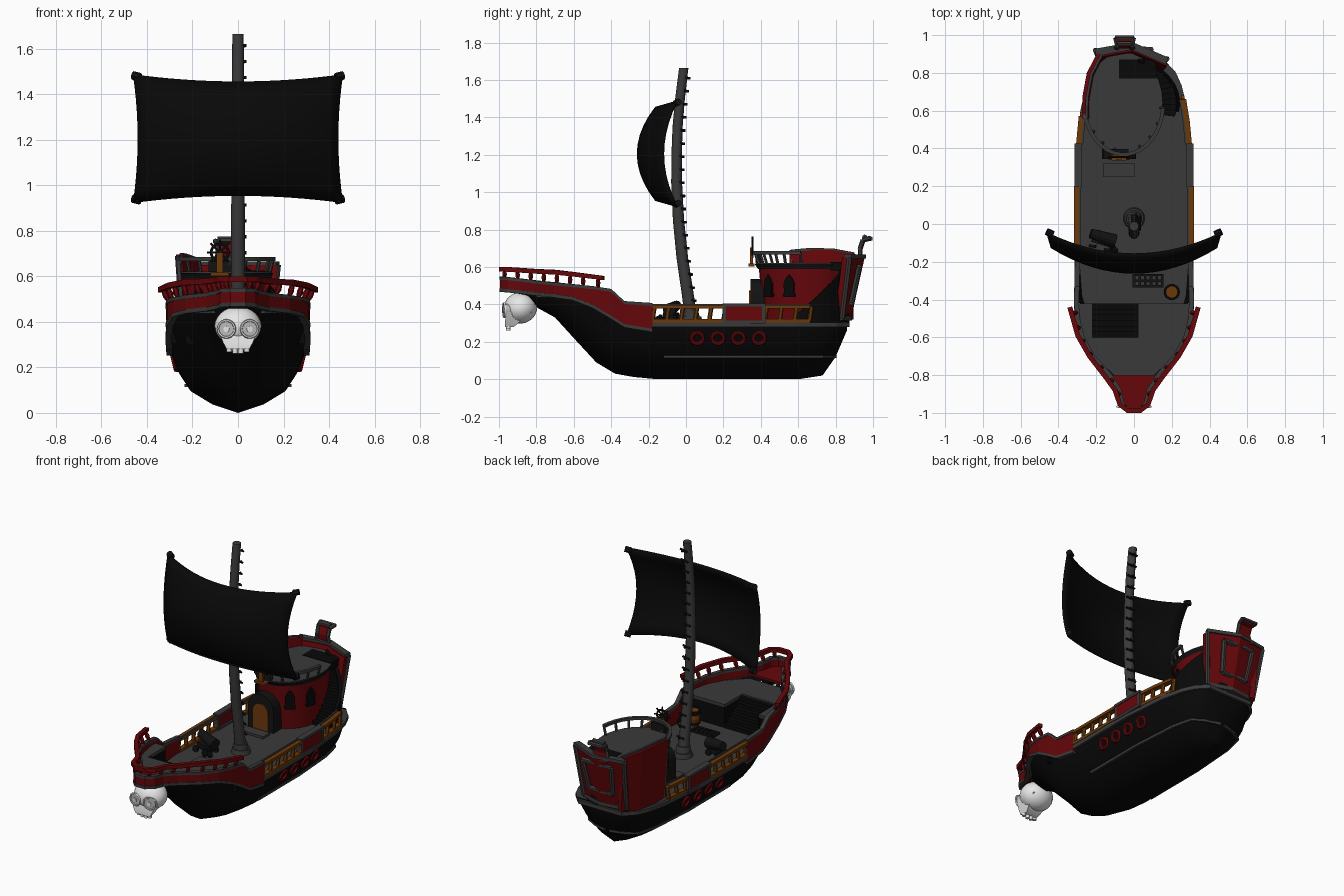
import bpy, bmesh, math
from mathutils import Vector, Matrix

if "Cube" in bpy.data.objects:
    bpy.data.objects.remove(bpy.data.objects["Cube"])

def mat(name, r, g, b):
    m = bpy.data.materials.new(name)
    m.diffuse_color = (r, g, b, 1)
    m.use_nodes = True
    m.node_tree.nodes["Principled BSDF"].inputs["Base Color"].default_value = m.diffuse_color
    return m
BLACK = mat("black_paint", .0025, .0025, .0025)
GREY = mat("dark_grey_wood", .042, .042, .042)
RED = mat("deep_red", .13, .002, .003)
BROWN = mat("brown_wood", .15, .04, .003)
IRON = mat("iron", .006, .006, .006)
BONE = mat("bone_white", .8, .8, .8)
SHADE = mat("bone_grey", .5, .5, .5)

# ---- helpers
def part(name, m, build, smooth=None):
    bm = bmesh.new()
    build(bm)
    bmesh.ops.recalc_face_normals(bm, faces=bm.faces)
    me = bpy.data.meshes.new(name)
    bm.to_mesh(me); bm.free()
    me.materials.append(m)
    o = bpy.data.objects.new(name, me)
    bpy.context.collection.objects.link(o)
    if smooth:
        bpy.ops.object.select_all(action='DESELECT')
        o.select_set(True); bpy.context.view_layer.objects.active = o
        bpy.ops.object.shade_smooth_by_angle(angle=math.radians(smooth))
    return o

def box(bm, c, s, rz=0):
    bmesh.ops.create_cube(bm, size=1, matrix=Matrix.Translation(c) @ Matrix.Rotation(rz, 4, 'Z') @ Matrix.Diagonal((*s, 1)))

def rod(bm, p, q, r1, r2=None, n=8):
    p, q = Vector(p), Vector(q)
    mt = Matrix.Translation((p + q) / 2) @ (q - p).to_track_quat('Z', 'Y').to_matrix().to_4x4()
    bmesh.ops.create_cone(bm, cap_ends=True, segments=n, radius1=r1, radius2=r1 if r2 is None else r2, depth=(q - p).length, matrix=mt)

def loft(bm, rings, closed=True, caps=True):
    vs = [[bm.verts.new(p) for p in r] for r in rings]
    n = len(vs[0])
    for a, b in zip(vs, vs[1:]):
        for i in range(n if closed else n - 1):
            j = (i + 1) % n
            bm.faces.new((a[i], a[j], b[j], b[i]))
    if caps:
        bm.faces.new(vs[0]); bm.faces.new(vs[-1])

def ribbon(bm, pts, w):            # pts: x, y, z_low, z_high
    rings = []
    for i, (x, y, a, b) in enumerate(pts):
        p, q = pts[max(i - 1, 0)], pts[min(i + 1, len(pts) - 1)]
        t = Vector((q[0] - p[0], q[1] - p[1], 0)).normalized() * w / 2
        rings.append([(x - t.y, y + t.x, a), (x + t.y, y - t.x, a), (x + t.y, y - t.x, b), (x - t.y, y + t.x, b)])
    loft(bm, rings)

def prism(bm, xy, z0, z1):
    loft(bm, [[(x, y, z) for x, y in xy] for z in (z0, z1)])

def torus(bm, c, axis, R, r, n=20, k=6):
    rot = Vector(axis).to_track_quat('Z', 'Y').to_matrix()
    rings = []
    for i in range(n + 1):
        a = 2 * math.pi * i / n
        rings.append([Vector(c) + rot @ Vector(((R + r * math.cos(b)) * math.cos(a), (R + r * math.cos(b)) * math.sin(a), r * math.sin(b)))
                      for b in (2 * math.pi * j / k for j in range(k))])
    loft(bm, rings, caps=False)
    bmesh.ops.remove_doubles(bm, verts=bm.verts, dist=1e-5)

def interp(tab, y, key, col):
    for a, b in zip(tab, tab[1:]):
        if y <= b[key]:
            t = max(0, (y - a[key]) / (b[key] - a[key]))
            return a[col] + t * (b[col] - a[col])
    return tab[-1][col]

def sym(pts):
    return [(-p[0], *p[1:]) for p in reversed(pts)] + list(pts)

# ---- hull: stations (y, half width, keel z, top z) and section shape
ST = [(-.85, .06, .43, .47), (-.8, .11, .385, .465), (-.7, .205, .33, .455), (-.6, .262, .22, .44), (-.48, .285, .09, .42),
      (-.38, .293, .03, .36), (-.28, .296, .012, .3), (-.15, .298, 0, .29), (.3, .298, 0, .29), (.6, .27, 0, .29),
      (.73, .24, .02, .295), (.8, .21, .12, .3), (.86, .17, .26, .31)]
SEC = [(0, 0), (.38, .13), (.7, .33), (.87, .6), (.97, .85), (1, 1)]
def hull_x(y, z):
    k, t = interp(ST, y, 0, 2), interp(ST, y, 0, 3)
    return interp(ST, y, 0, 1) * interp(SEC, min(1, max(0, (z - k) / (t - k))), 1, 0)
part("hull", BLACK, lambda bm: loft(bm, [[(x * w, y, k + h * (t - k)) for x, h in sym(SEC[1:])[:5] + SEC] for y, w, k, t in ST], closed=False), 40)

YS = [-.18, 0, .3, .45, .6, .73, .8, .865]
def hull_trim(bm):
    ribbon(bm, sym([(hull_x(y, .29) + .004, y, .278, .303) for y in YS][::-1])[::-1], .02)
    for s in (-1, 1):
        ribbon(bm, [(s * (hull_x(y, .12) + .003), y, .113, .128) for y in (-.12, 0, .3, .5, .6, .67, .73, .77, .798)], .014)
part("hull_trim", GREY, hull_trim)

def rings(bm):
    for s in (-1, 1):
        for y in (.06, .17, .28, .39):
            torus(bm, (s * (hull_x(y, .22) + .002), y, .22), (s, 0, -.25), .031, .011)
part("porthole_rings", RED, rings, 50)

# ---- decks
half = [(hull_x(y, .3) - .004, y) for y in (-.6, -.48, -.38, -.15, .3, .6, .73, .8, .86)]
part("main_deck", GREY, lambda bm: prism(bm, sym(half), .295, .305))
part("fore_deck", GREY, lambda bm: prism(bm, [(.02, -.42), (.3, -.42), (.268, -.6), (.21, -.7), (.12, -.8), (-.12, -.8), (-.21, -.7),
     (-.268, -.6), (-.3, -.42), (-.22, -.42), (-.22, -.6), (.02, -.6)], .437, .455))
def fore_wall(bm):
    box(bm, (.16, -.43, .37), (.27, .015, .135)); box(bm, (-.257, -.43, .37), (.075, .015, .135))
    box(bm, (.025, -.51, .37), (.01, .18, .135)); box(bm, (-.225, -.51, .37), (.01, .18, .135))
    for i in range(6):
        z = .33 + i * .023
        box(bm, (-.1, -.435 - i * .03, (z + .3) / 2), (.24, .03, z - .3))
part("fore_wall_and_steps", BLACK, fore_wall)

# ---- bow strake, beak and railing
S = [(.03, -.985, .475, .54), (.065, -.95, .472, .538), (.08, -.88, .465, .53), (.13, -.8, .455, .52), (.22, -.7, .445, .51),
     (.275, -.6, .43, .5), (.3, -.5, .39, .49), (.305, -.4, .33, .475), (.302, -.33, .285, .41), (.3, -.18, .26, .4)]
R = [(.035, -.987, .575, .6), (.075, -.955, .575, .6), (.1, -.88, .57, .595), (.15, -.81, .565, .59), (.235, -.7, .56, .585),
     (.298, -.59, .548, .572), (.34, -.44, .53, .552)]
part("bow_strake", RED, lambda bm: (ribbon(bm, sym(S), .02), prism(bm, sym([p[:2] for p in S[:4]]), .472, .487)))
part("bow_strake_trim", GREY, lambda bm: (ribbon(bm, sym([(x, y, b - .008, b + .008) for x, y, a, b in S]), .026),
     ribbon(bm, sym([(x, y, a - .008, a + .01) for x, y, a, b in S]), .028)))
def bow_rail(bm):
    ribbon(bm, sym(R), .026)
    for s in (-1, 1):
        for y in (-.97, -.9, -.83, -.76, -.69, -.62, -.55, -.47):
            p = Vector((s * interp(S, y, 1, 0), y, interp(S, y, 1, 3)))
            q = Vector((s * interp(R, y, 1, 0), y, interp(R, y, 1, 2) + .01))
            m = p.lerp(q, .5)
            rod(bm, p, m, .008, .014, 6); rod(bm, m, q, .014, .008, 6)
part("bow_railing", RED, bow_rail)

# ---- side railings
SPANS = [(-1, -.18, .2), (-1, .42, .57), (1, -.18, .2), (1, .42, .66)]
def rail_x(y):
    return interp(ST, y, 0, 1) + .002
def side_rail(bm):
    for s, a, b in SPANS:
        for z, w in ((.303, .03), (.378, .036)):
            ribbon(bm, [(s * rail_x(y), y, z, z + .018) for y in (a, (a + b) / 2, b)], w)
        n = round((b - a) / .075)
        for i in range(n + 1):
            y = a + (b - a) * i / n
            rod(bm, (s * rail_x(y), y, .31), (s * rail_x(y), y + .012, .39), .012, n=6)
part("side_railings", BROWN, side_rail)
part("side_rail_caps", GREY, lambda bm: [ribbon(bm, [(s * (rail_x(y) - .014), y, .39, .403) for y in (a, (a + b) / 2, b)], .01) for s, a, b in SPANS])
part("side_panels", RED, lambda bm: [box(bm, (s * .299, .31, .35), (.024, .2, .09)) for s in (-1, 1)])
def panel_frames(bm):
    for s in (-1, 1):
        for z in (.307, .397):
            box(bm, (s * .296, .31, z), (.04, .23, .016))
        for y in (.205, .415):
            box(bm, (s * .296, y, .35), (.036, .018, .1))
part("side_panel_frames", GREY, panel_frames)

# ---- round cabin
CX, CY = -.055, .64
def oval(a, b, z, n=28):
    return [(CX + a * math.cos(2 * math.pi * i / n), CY + b * math.sin(2 * math.pi * i / n), z) for i in range(n)]
part("cabin_wall", RED, lambda bm: loft(bm, [oval(.185, .225, .3), oval(.2, .25, .59)]), 40)
part("cabin_eave", IRON, lambda bm: loft(bm, [oval(.2, .255, .59), oval(.21, .272, .615)]), 40)
part("cabin_deck", GREY, lambda bm: loft(bm, [oval(.205, .267, .612), oval(.205, .267, .622)]))
def windows(bm):
    for t in (-.37, -.95, -2.2):
        c = Vector((CX + .197 * math.cos(t), CY + .243 * math.sin(t), .5))
        nrm = Vector((math.cos(t) / .2, math.sin(t) / .25, 0)).normalized()
        tan = Vector((-nrm.y, nrm.x, 0))
        shape = [(-.03, -.06), (.03, -.06), (.034, -.045), (.026, -.035), (.03, .01), (.018, .04), (0, .06), (-.018, .04), (-.03, .01), (-.026, -.035), (-.034, -.045)]
        loft(bm, [[c + tan * u + Vector((0, 0, v)) + nrm * d for u, v in shape] for d in (-.012, .009)])
part("cabin_windows", BLACK, windows)
def arch(bm, w, h, y0, y1):
    pts = [(-w, 0)] + [(-w * math.cos(i * math.pi / 8), h - w + w * math.sin(i * math.pi / 8)) for i in range(9)] + [(w, 0)]
    loft(bm, [[(-.08 + u, y, .305 + v) for u, v in pts] for y in (y0, y1)])
part("door_surround", IRON, lambda bm: arch(bm, .09, .23, .345, .46), 40)
part("door", BROWN, lambda bm: arch(bm, .055, .17, .338, .36), 40)
def cabin_rail(bm):
    pts = []
    for i in range(17):
        t = -.1 - i * 2.75 / 16
        x, y = math.cos(t), math.sin(t)
        pts.append((CX + .21 * x, CY + .272 * y, .668, .685))
        if i % 2 == 0:
            rod(bm, (CX + .195 * x, CY + .25 * y, .615), (CX + .21 * x, CY + .272 * y, .675), .008, n=6)
    ribbon(bm, pts, .02)
part("cabin_railing", GREY, cabin_rail)

# ---- steering wheel
def wheel(bm):
    torus(bm, (-.08, .355, .705), (0, 1, 0), .038, .006)
    for i in range(4):
        d = Vector((math.cos(i * math.pi / 4), 0, math.sin(i * math.pi / 4))) * .057
        rod(bm, Vector((-.08, .355, .705)) - d, Vector((-.08, .355, .705)) + d, .005, n=6)
    box(bm, (-.08, .385, .645), (.1, .025, .05))
part("steering_wheel", IRON, wheel)
part("wheel_stand", BROWN, lambda bm: (box(bm, (-.08, .35, .655), (.03, .016, .1)), box(bm, (-.08, .35, .61), (.08, .03, .015))))

# ---- curved stair around the stern, with a sloping outer wall
def stern_stair(bm):
    n = 12
    f = lambda t, u, v: (CX + u * math.cos(t), CY + v * math.sin(t))
    for i in range(n):
        z = .33 + .28 * i / (n - 1)
        a, b = (-.32 + 1.67 * k / n for k in (i, i + 1))
        prism(bm, [f(a, .17, .18), f(a, .285, .228), f(b, .285, .228), f(b, .17, .18)], .295, z)
    ts = [-.2 + 1.5 * k / 10 for k in range(11)]
    ribbon(bm, [(*f(t, .29, .235), .295, .35 + .3 * k / 10) for k, t in enumerate(ts)], .018)
    box(bm, (.02, .82, .603), (.2, .1, .045))
part("stern_stair", BLACK, stern_stair)

# ---- stern: left bulwark, transom, crest
W = [(-.275, .57, .3, .685), (-.272, .68, .3, .695), (-.25, .8, .3, .69), (-.195, .905, .32, .67)]
def leaning_wall(bm):
    loft(bm, [[(x + .03, y - .01, a), (x, y, b), (x + .03, y - .015, b), (x + .06, y - .02, a)] for x, y, a, b in W])
part("left_bulwark", RED, leaning_wall)
def bulwark_trim(bm):
    ribbon(bm, [(x + .024, y - .008, b - .006, b + .008) for x, y, a, b in W], .014)
    rod(bm, (W[0][0] + .04, .565, .3), (W[0][0] + .012, .567, .69), .014, n=6)
part("left_bulwark_trim", GREY, bulwark_trim)
LO = [(-.18, .86), (-.01, .882), (.14, .835)]
HI = [(-.205, .92), (-.01, .955), (.175, .875)]
part("transom", RED, lambda bm: loft(bm, [[(x, y, z) for x, y in p] + [(x, y - .04, z) for x, y in reversed(p)] for p, z in ((LO, .325), (HI, .65))]))
def transom_trim(bm):
    ribbon(bm, [(x, y - .012, .645, .666) for x, y in HI], .04)
    ribbon(bm, [(x, y - .012, .315, .338) for x, y in LO], .036)
    for p, q in zip(LO, HI):
        if p[0] != -.01:
            rod(bm, (*p, .325), (*q, .65), .014, n=6)
    c = [(-.1, .888, .41), (.07, .885, .41), (.09, .925, .6), (-.12, .928, .6)]
    for p, q in zip(c, c[1:] + c[:1]):
        rod(bm, p, q, .015, n=6)
part("transom_frame", GREY, transom_trim)
C = [(.935, .64, .05), (.93, .7, .038), (.945, .745, .04), (.985, .755, .05)]
part("crest", RED, lambda bm: loft(bm, [[(-.05 - w, y, z), (-.05 + w, y, z), (-.05 + w, y + .012, z - .012), (-.05 - w, y + .012, z - .012)] for y, z, w in C]))
def crest_trim(bm):
    for s in (-1, 1):
        for (y, z, w), (y2, z2, w2) in zip(C, C[1:]):
            rod(bm, (-.05 + s * w, y, z), (-.05 + s * w2, y2, z2), .012, n=6)
    rod(bm, (-.1, .987, .752), (0, .987, .752), .013, n=6)
    rod(bm, (-.09, .955, .76), (-.01, .955, .76), .014, n=6)
part("crest_trim", GREY, crest_trim)

# ---- mast, pegs and base
M = [(.03, .305, .034), (.01, .45, .032), (-.02, .65, .031), (-.04, .85, .03), (-.05, 1.05, .029), (-.05, 1.2, .028), (-.045, 1.35, .027), (-.032, 1.5, .026), (-.012, 1.665, .025)]
part("mast", GREY, lambda bm: loft(bm, [[(r * math.cos(i * math.pi / 6), y + r * math.sin(i * math.pi / 6), z) for i in range(12)] for y, z, r in M]), 40)
def pegs(bm):
    for i in range(18):
        z = .42 + i * .07
        y = interp(M, z, 1, 0)
        rod(bm, (-.015, y + .03, z), (.037, y + .022, z + .004), .007, n=6)
        rod(bm, (.01, y + .02, z), (.014, y + .042, z), .007, n=6)
part("mast_pegs", IRON, pegs)
part("mast_base", GREY, lambda bm: (rod(bm, (0, .03, .305), (0, .03, .335), .058, .052, 14), rod(bm, (0, .028, .33), (0, .024, .37), .045, .04, 14)))

# ---- billowing sail with corner knots
def sail_pt(u, v):
    return (.46 * u - .022 * u * (1 - v * v), -.05 - .11 * (1 - u * u) - (.072 + .025 * (1 - u * u)) * (1 - v * v),
            1.205 + v * (.248 + .033 * u * u))
sail = part("sail", BLACK, lambda bm: loft(bm, [[sail_pt(-1 + i / 8, -1 + j / 5) for i in range(17)] for j in range(11)], closed=False, caps=False), 60)
sol = sail.modifiers.new("thickness", 'SOLIDIFY')
sol.thickness = .012; sol.offset = 0
part("sail_knots", IRON, lambda bm: [rod(bm, (s * .43, -.055, z), (s * .462, -.04, z + .008), .019, n=8) for s in (-1, 1) for z in (.934, 1.475)])

# ---- skull figurehead
def skull(bm):
    mt = Matrix.Translation((0, -.885, .382)) @ Matrix.Rotation(math.radians(18), 4, 'X') @ Matrix.Diagonal((.103, .09, .084, 1))
    bmesh.ops.create_uvsphere(bm, u_segments=24, v_segments=14, radius=1, matrix=mt)
    loft(bm, [[(x * w, y, z) for x, y in ((-1, -.968 + d), (1, -.968 + d), (.85, b), (-.85, b))]
              for z, w, d, b in ((.28, .05, 0, -.92), (.31, .066, 0, -.885), (.36, .085, .01, -.82))])
    for i in range(4):
        x = -.039 + i * .026
        rod(bm, (x, -.95, .258 + abs(x) * .25), (x, -.95, .31), .012, .013, 8)
part("skull", BONE, skull, 45)
def sockets(bm, r, y):
    for s in (-1, 1):
        rod(bm, (s * .043, -.92, .37), (s * (.05 + (-.97 - y) * .2), y, .368), r, r, 18)
part("eye_rims", BONE, lambda bm: [torus(bm, (s * .051, -.972, .369), (s * .15, -1, -.02), .037, .006) for s in (-1, 1)], 60)
part("eye_sockets", SHADE, lambda bm: sockets(bm, .035, -.974))
part("eye_centres", BONE, lambda bm: sockets(bm, .013, -.979))
part("skull_mount", BLACK, lambda bm: rod(bm, (0, -.87, .43), (0, -.86, .472), .05, .06, 10))

# ---- deck fittings: barrel, grate, cannon, door step
part("barrel", BROWN, lambda bm: (rod(bm, (.2, -.36, .305), (.2, -.36, .35), .032, .04, 14), rod(bm, (.2, -.36, .35), (.2, -.36, .395), .04, .032, 14)))
part("barrel_hoops", IRON, lambda bm: [torus(bm, (.2, -.36, z), (0, 0, 1), .037, .006) for z in (.32, .38, .394)])
part("grate", IRON, lambda bm: ([box(bm, (.0 + i * .03, -.3, .311), (.014, .07, .014)) for i in range(6)], [box(bm, (.075, y, .311), (.16, .012, .014)) for y in (-.33, -.3, -.27)]))
def cannon(bm):
    rod(bm, (-.1, -.09, .37), (-.23, -.05, .395), .036, .026, 12)
    box(bm, (-.17, -.08, .34), (.1, .06, .035), -.3)
    for dx, dy in ((-.05, -.04), (.03, -.06), (-.03, .04), (.05, .02)):
        rod(bm, (-.17 + dx, -.085 + dy, .325), (-.168 + dx, -.07 + dy, .325), .02, n=10)
    for p in ((-.1, -.14), (-.13, -.15), (-.115, -.12)):
        bmesh.ops.create_icosphere(bm, subdivisions=1, radius=.018, matrix=Matrix.Translation((*p, .322)))
part("cannon", IRON, cannon)
part("door_step", GREY, lambda bm: box(bm, (-.08, .285, .312), (.17, .07, .015)))
